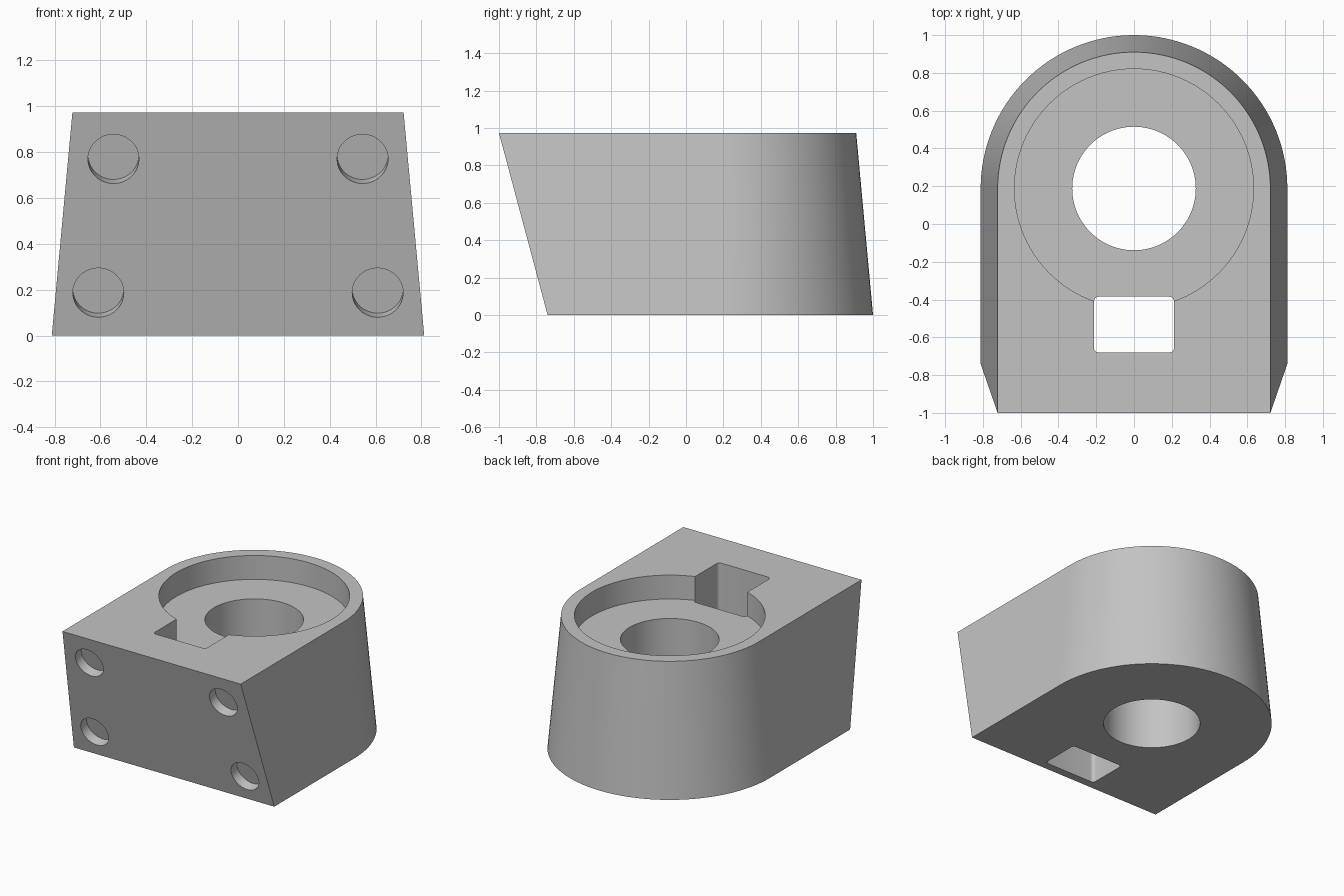
import bpy, bmesh, math
from mathutils import Matrix, Vector

if "Cube" in bpy.data.objects:
    bpy.data.objects.remove(bpy.data.objects["Cube"])

H = 0.973          # height
CY = 0.188         # centre of the round end
FRONT_BOTTOM, FRONT_TOP = -0.74, -1.0

grey = bpy.data.materials.new("plain_grey")
grey.use_nodes = True
grey.diffuse_color = (0.55, 0.55, 0.55, 1)
grey.node_tree.nodes["Principled BSDF"].inputs["Base Color"].default_value = (0.55, 0.55, 0.55, 1)


def loft(name, lower, upper):
    """Closed solid between two matching outlines."""
    bm = bmesh.new()
    low = [bm.verts.new(p) for p in lower]
    top = [bm.verts.new(p) for p in upper]
    n = len(low)
    bm.faces.new(low[::-1])
    bm.faces.new(top)
    for i in range(n):
        j = (i + 1) % n
        bm.faces.new((low[i], low[j], top[j], top[i]))
    bmesh.ops.recalc_face_normals(bm, faces=bm.faces)
    mesh = bpy.data.meshes.new(name)
    bm.to_mesh(mesh)
    bm.free()
    mesh.materials.append(grey)
    obj = bpy.data.objects.new(name, mesh)
    bpy.context.collection.objects.link(obj)
    return obj


def arc(cx, cy, r, start, end, steps, z):
    angles = [math.radians(start + (end - start) * i / steps) for i in range(steps + 1)]
    return [Vector((cx + r * math.cos(a), cy + r * math.sin(a), z)) for a in angles]


def d_outline(r, front, z):
    return [Vector((-r, front, z)), Vector((r, front, z))] + arc(0, CY, r, 0, 180, 64, z)


def cylinder(name, r, z0, z1, steps=96):
    rings = [arc(0, 0, r, 0, 360, steps, z)[:-1] for z in (z0, z1)]
    return loft(name, *rings)


def rounded_slot(z):
    x, y0, y1, r = 0.212, -0.68, -0.385, 0.025
    corners = ((x - r, y1 - r), (r - x, y1 - r), (r - x, y0 + r), (x - r, y0 + r))
    return [p for i, (cx, cy) in enumerate(corners)
            for p in arc(cx, cy, r, 90 * i, 90 * i + 90, 6, z)]


# Tapered body with a round back and an overhanging front
body = loft("body", d_outline(0.812, FRONT_BOTTOM, 0), d_outline(0.722, FRONT_TOP, H))

# Round recess, through bore and rectangular slot
recess = cylinder("recess_cutter", 0.633, H - 0.175, H + 0.2)
bore = cylinder("bore_cutter", 0.327, -0.2, H + 0.2)
for c in (recess, bore):
    c.location.y = CY
slot = loft("slot_cutter", rounded_slot(-0.2), rounded_slot(H + 0.2))
cutters = [recess, bore, slot]

# Four shallow blind holes square to the sloping front
inward = Vector((0, H, FRONT_BOTTOM - FRONT_TOP)).normalized()
for x, z in ((0.543, 0.77), (0.609, 0.187)):
    for side in (-1, 1):
        hole = cylinder("front_hole_cutter", 0.111, -0.1, 0.07, 48)
        y = FRONT_BOTTOM + (FRONT_TOP - FRONT_BOTTOM) * z / H
        turn = inward.to_track_quat('Z', 'Y').to_matrix().to_4x4()
        hole.matrix_world = Matrix.Translation((side * x, y, z)) @ turn
        cutters.append(hole)

for c in cutters:
    c.hide_render = True
    mod = body.modifiers.new(c.name, 'BOOLEAN')
    mod.operation = 'DIFFERENCE'
    mod.solver = 'EXACT'
    mod.object = c

# Bake the cuts and drop the cutters
bpy.context.view_layer.update()
graph = bpy.context.evaluated_depsgraph_get()
cut_mesh = bpy.data.meshes.new_from_object(body.evaluated_get(graph))
body.modifiers.clear()
body.data = cut_mesh
for c in cutters:
    bpy.data.objects.remove(c)

bpy.ops.object.select_all(action='DESELECT')
body.select_set(True)
bpy.context.view_layer.objects.active = body
bpy.ops.object.shade_smooth_by_angle(angle=math.radians(30))
